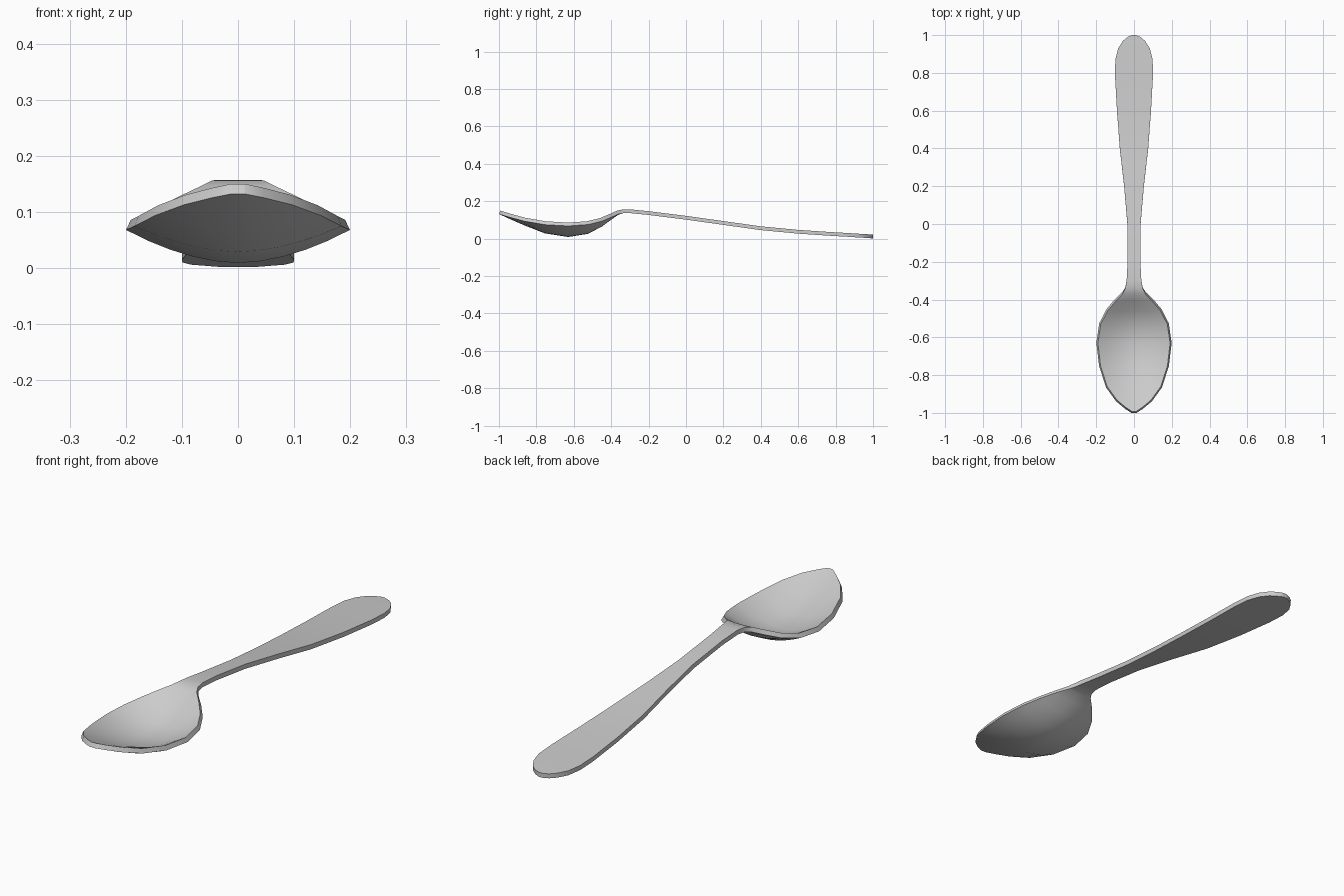
import bpy
import bmesh

cube = bpy.data.objects.get("Cube")
if cube:
    bpy.data.objects.remove(cube, do_unlink=True)

THICKNESS = 0.02
COLUMNS = 10

# Stations from bowl tip to handle end: y, half width, rim height, centre height
bowl = [
    (-0.992, 0.012, 0.150, 0.150), (-0.97, 0.045, 0.143, 0.140),
    (-0.93, 0.092, 0.131, 0.122), (-0.86, 0.142, 0.112, 0.091),
    (-0.75, 0.177, 0.093, 0.048), (-0.63, 0.191, 0.086, 0.029),
    (-0.53, 0.176, 0.093, 0.045), (-0.46, 0.140, 0.110, 0.082),
    (-0.41, 0.098, 0.131, 0.119), (-0.37, 0.060, 0.149, 0.146),
]
handle = [
    (-0.34, 0.046, 0.156), (-0.30, 0.039, 0.157), (-0.2, 0.034, 0.147),
    (0.0, 0.035, 0.122), (0.2, 0.052, 0.094), (0.4, 0.075, 0.066),
    (0.6, 0.090, 0.047), (0.78, 0.100, 0.035), (0.87, 0.099, 0.030),
    (0.93, 0.084, 0.026), (0.97, 0.058, 0.024), (0.99, 0.034, 0.022),
    (1.0, 0.010, 0.022),
]
stations = bowl + [(y, w, z, z) for y, w, z in handle]

# Upper skin: a dished cross-section swept through the stations
bm = bmesh.new()
rows = []
for y, width, rim, centre in stations:
    row = []
    for c in range(COLUMNS + 1):
        t = 2 * c / COLUMNS - 1
        z = centre + (rim - centre) * abs(t) ** 1.8
        row.append(bm.verts.new((t * width, y, z)))
    rows.append(row)
for a, b in zip(rows, rows[1:]):
    for c in range(COLUMNS):
        bm.faces.new((a[c], a[c + 1], b[c + 1], b[c]))
mesh = bpy.data.meshes.new("spoon")
bm.to_mesh(mesh)
bm.free()
spoon = bpy.data.objects.new("spoon", mesh)
bpy.context.collection.objects.link(spoon)

# Metal thickness below the upper skin
solid = spoon.modifiers.new("thickness", "SOLIDIFY")
solid.thickness = THICKNESS
solid.offset = -1
for obj in bpy.context.selected_objects:
    obj.select_set(False)
spoon.select_set(True)
bpy.context.view_layer.objects.active = spoon
bpy.ops.object.modifier_apply(modifier=solid.name)
bpy.ops.object.shade_smooth_by_angle(angle=0.7)

# Plain steel grey
steel = bpy.data.materials.new("steel grey")
steel.use_nodes = True
color = (0.6, 0.6, 0.6, 1)
steel.diffuse_color = color
steel.node_tree.nodes["Principled BSDF"].inputs["Base Color"].default_value = color
spoon.data.materials.append(steel)
